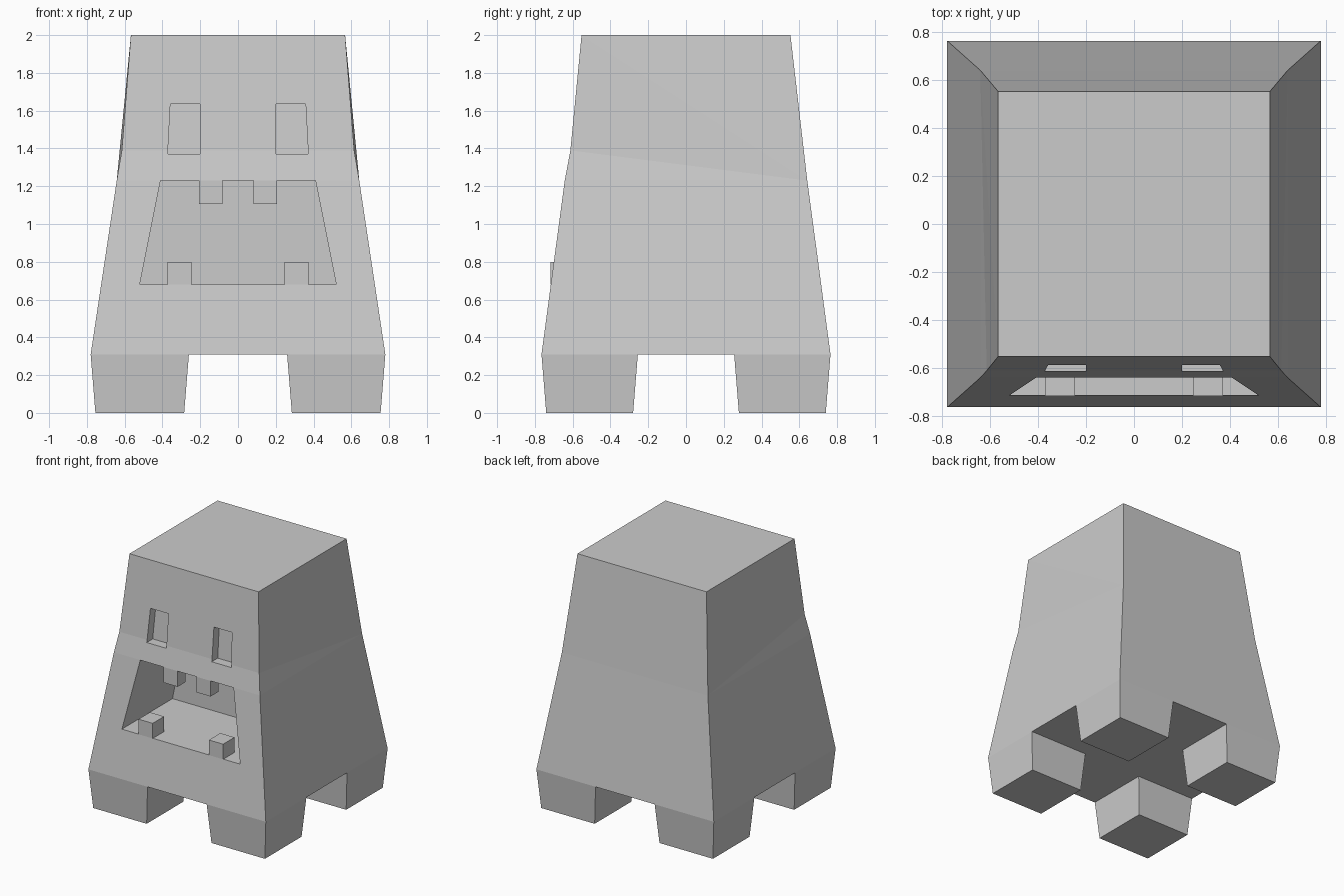
import bpy, bmesh

if "Cube" in bpy.data.objects:
    bpy.data.objects.remove(bpy.data.objects["Cube"])

grey = bpy.data.materials.new("stone_grey")
grey.diffuse_color = (0.6, 0.6, 0.6, 1)
grey.use_nodes = True
grey.node_tree.nodes["Principled BSDF"].inputs["Base Color"].default_value = grey.diffuse_color


def make(name, verts, faces, cutter=False):
    """Mesh object from points and faces, with outward normals."""
    bm = bmesh.new()
    vs = [bm.verts.new(v) for v in verts]
    for f in faces:
        bm.faces.new([vs[i] for i in f])
    bmesh.ops.recalc_face_normals(bm, faces=bm.faces)
    me = bpy.data.meshes.new(name)
    bm.to_mesh(me)
    bm.free()
    ob = bpy.data.objects.new(name, me)
    bpy.context.collection.objects.link(ob)
    me.materials.append(grey)
    ob.hide_render = cutter
    ob.hide_viewport = False
    return ob


BOX = [(0, 1, 2, 3), (4, 5, 6, 7), (0, 1, 5, 4), (1, 2, 6, 5), (2, 3, 7, 6), (3, 0, 4, 7)]


def box(name, low, high, z0, z1, cutter=False, open_top=False):
    """Tapered box; low and high are (x0, x1, y0, y1) rectangles."""
    verts = [(r[i], r[j], z) for r, z in ((low, z0), (high, z1))
             for i, j in ((0, 2), (1, 2), (1, 3), (0, 3))]
    faces = [f for f in BOX if not (open_top and f == (4, 5, 6, 7))]
    return make(name, verts, faces, cutter)


# Tapered body: rings of half width, front y, back y, height
# The brow corners exist on the front only
verts = []
for hx, yf, yb, z in ((0.78, -0.765, 0.765, 0.31),
                      (0.642, -0.642, 0.642, 1.23),
                      (0.567, -0.553, 0.553, 2.0)):
    verts += [(-hx, yf, z), (hx, yf, z), (hx, yb, z), (-hx, yb, z)]
verts += [(-0.615, -0.612, 1.39), (0.615, -0.612, 1.39)]
faces = [(0, 1, 2, 3), (8, 9, 10, 11),            # underside, top
         (0, 1, 5, 4), (4, 5, 13, 12), (12, 13, 9, 8),  # front
         (2, 3, 7, 6), (6, 7, 11, 10)]            # back
for b, t, brow in ((0, 8, 12), (1, 9, 13)):       # left and right sides
    back = 3 if b == 0 else 2
    faces += [(b, back, back + 4, b + 4), (b + 4, back + 4, brow),
              (brow, back + 4, t), (t, back + 4, back + 8)]
body = make("body", verts, faces)

# Mouth and eye cutters
cutters = [box("mouth_cutter", (-0.52, 0.52, -1, -0.08),
               (-0.41, 0.41, -1, -0.08), 0.68, 1.23, True)]
for s in (-1, 1):
    cutters.append(box("eye_cutter", (s * 0.2, s * 0.372, -1, -0.54),
                       (s * 0.2, s * 0.358, -1, -0.52), 1.37, 1.635, True))
for c in cutters:
    mod = body.modifiers.new(c.name, 'BOOLEAN')
    mod.operation = 'DIFFERENCE'
    mod.solver = 'EXACT'
    mod.object = c

# Apply the cuts and remove the cutters
dg = bpy.context.evaluated_depsgraph_get()
cut_mesh = bpy.data.meshes.new_from_object(body.evaluated_get(dg))
body.modifiers.clear()
body.data = cut_mesh
for c in cutters:
    bpy.data.objects.remove(c)

for sx in (-1, 1):
    # Teeth
    upper = (sx * 0.082, sx * 0.207, -0.64, -0.54)
    box("upper_tooth", upper, upper, 1.105, 1.23)
    lower = (sx * 0.247, sx * 0.372, -0.718, -0.575)
    box("lower_tooth", lower, lower, 0.68, 0.80)
    # Legs, tapering towards the ground
    for sy in (-1, 1):
        box("leg", (sx * 0.285, sx * 0.755, sy * 0.28, sy * 0.74),
            (sx * 0.26, sx * 0.78, sy * 0.255, sy * 0.765), 0, 0.31, open_top=True)
